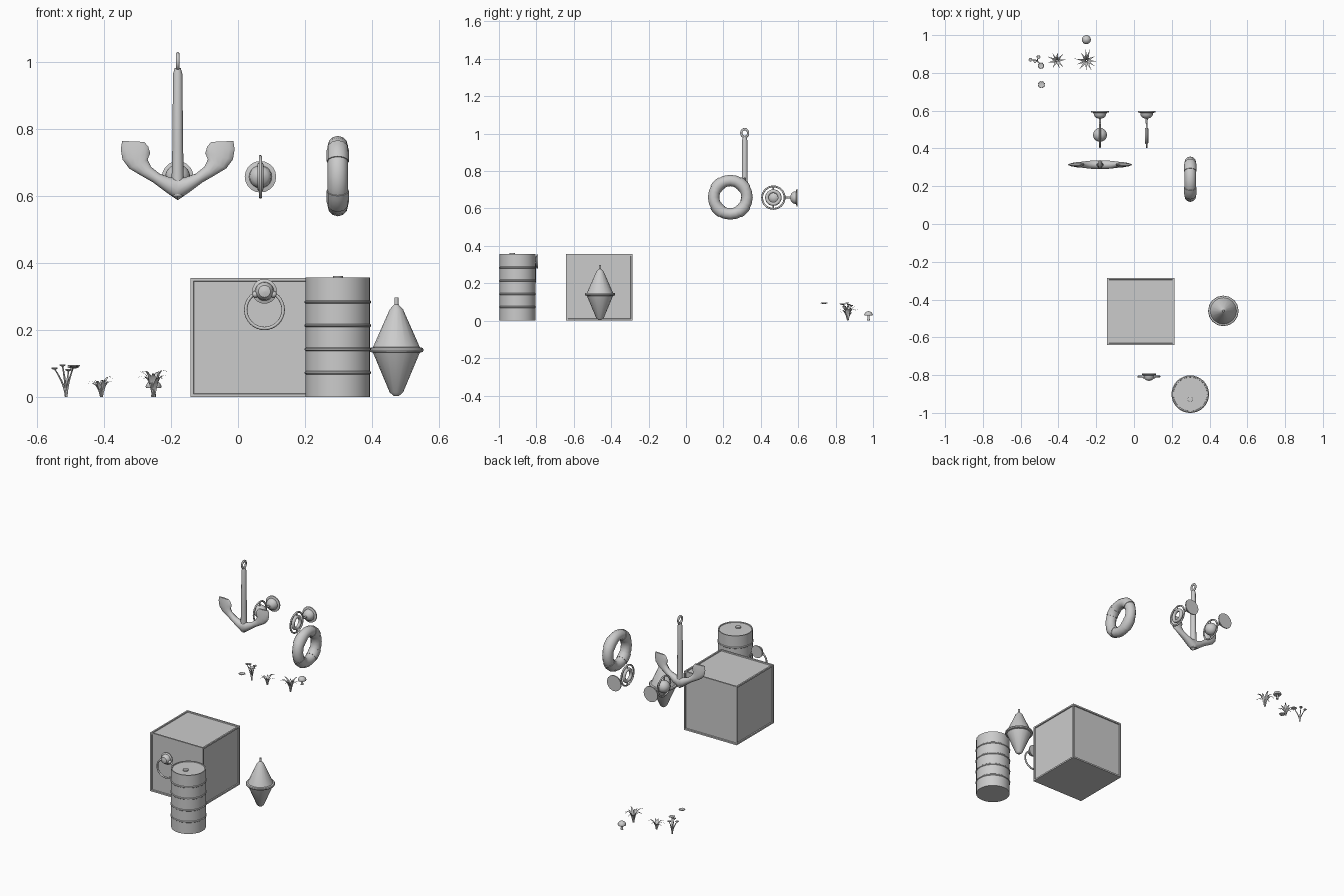
import bpy, bmesh, random
from math import sin, cos, pi, radians
from mathutils import Vector, Matrix

if "Cube" in bpy.data.objects:
    bpy.data.objects.remove(bpy.data.objects["Cube"])

random.seed(4)


def finish(name, bm, angle=35, solid=True):
    if solid:
        bmesh.ops.recalc_face_normals(bm, faces=bm.faces)
    me = bpy.data.meshes.new(name)
    bm.to_mesh(me)
    bm.free()
    ob = bpy.data.objects.new(name, me)
    bpy.context.collection.objects.link(ob)
    smooth(ob, angle)
    return ob


def smooth(ob, angle):
    if angle:
        bpy.ops.object.select_all(action='DESELECT')
        ob.select_set(True)
        bpy.context.view_layer.objects.active = ob
        bpy.ops.object.shade_smooth_by_angle(angle=radians(angle))


def skin(name, rings, angle=35):
    """Join successive rings of points and cap both ends."""
    bm = bmesh.new()
    vs = [[bm.verts.new(p) for p in r] for r in rings]
    n = len(vs[0])
    for a, b in zip(vs, vs[1:]):
        for i in range(n):
            bm.faces.new((a[i], a[(i + 1) % n], b[(i + 1) % n], b[i]))
    bm.faces.new(vs[0])
    bm.faces.new(vs[-1])
    return finish(name, bm, angle)


def lathe(name, profile, loc, n=24, axis='Z', angle=35):
    """Turn (radius, height) pairs; axis 'Y' makes height run towards -y."""
    m = Matrix.Rotation(pi / 2, 4, 'X') if axis == 'Y' else Matrix()
    return skin(name, [[Vector(loc) + m @ Vector((r * cos(2 * pi * i / n), r * sin(2 * pi * i / n), h))
                        for i in range(n)] for r, h in profile], angle)


def torus(name, loc, major, minor, rot, seg=32, sides=10):
    bpy.ops.mesh.primitive_torus_add(location=loc, rotation=rot, major_radius=major,
                                     minor_radius=minor, major_segments=seg, minor_segments=sides)
    ob = bpy.context.object
    ob.name = name
    smooth(ob, 50)
    return ob


def ball(name, loc, r):
    bpy.ops.mesh.primitive_uv_sphere_add(segments=20, ring_count=12, radius=r, location=loc)
    bpy.context.object.name = name
    smooth(bpy.context.object, 50)


SIDE, FRONT = (0, pi / 2, 0), (pi / 2, 0, 0)

# Crate with recessed panels on all but the bottom
bm = bmesh.new()
bmesh.ops.create_cube(bm, size=0.356, matrix=Matrix.Translation((0.036, -0.463, 0.178)))
panels = [f for f in bm.faces if f.normal.z > -0.5]
bmesh.ops.inset_individual(bm, faces=panels, thickness=0.013)
bmesh.ops.inset_individual(bm, faces=panels, thickness=0.002, depth=-0.006)
finish("crate", bm, 0)

# Drum with four ribs and a filler cap
prof = [(0.096, 0)]
for z in (0.073, 0.143, 0.214, 0.284):
    prof += [(0.096, z - 0.005), (0.0995, z - 0.002), (0.0995, z + 0.002), (0.096, z + 0.005)]
prof += [(0.096, 0.357), (0.090, 0.357), (0.089, 0.353), (0.001, 0.353)]
lathe("drum", prof, (0.298, -0.901, 0), 32)
lathe("drum_cap", [(0.015, 0.35), (0.015, 0.361), (0.001, 0.362)], (0.298, -0.928, 0), 14)

# Mooring ring with its wall mount
lathe("ring_mount", [(0.037, 0), (0.037, 0.006), (0.028, 0.010), (0.026, 0.024), (0.018, 0.034), (0.002, 0.038)],
      (0.079, -0.792, 0.316), 20, 'Y')
torus("mooring_ring", (0.079, -0.808, 0.261), 0.056, 0.005, FRONT)
for s in (-1, 1):
    ball("ring_lug", (0.079 + s * 0.027, -0.808, 0.307), 0.010)

# Double-cone marker buoy
lathe("buoy", [(0.008, 0.004), (0.02, 0.014), (0.07, 0.133), (0.079, 0.135), (0.081, 0.141), (0.079, 0.147),
               (0.07, 0.149), (0.02, 0.262), (0.006, 0.277), (0.006, 0.297)], (0.473, -0.46, 0), 16, angle=30)

# Anchor: shank, two swept arms ending in flukes, eye on top
ax, ay = -0.18, 0.314
lathe("anchor_shank", [(0.019, 0.60), (0.018, 0.66), (0.016, 0.75), (0.014, 0.965), (0.009, 0.983)],
      (ax, ay, 0), 12)
arm = [((0, .588), (0, .66), .022), ((.035, .612), (.02, .655), .024), ((.075, .642), (.055, .668), .020),
       ((.11, .662), (.08, .688), .016), ((.145, .683), (.09, .71), .014), ((.165, .71), (.082, .728), .012),
       ((.17, .74), (.088, .748), .009), ((.166, .765), (.10, .762), .005)]
for s, side in ((-1, "left"), (1, "right")):
    rings = []
    for lo, up, d in arm:
        lo, up = Vector(lo), Vector(up)
        mid, half = (lo + up) / 2, (up - lo) / 2
        rings.append([(ax + s * (mid.x + half.x * cos(t)), ay + d * sin(t), mid.y + half.y * cos(t))
                      for t in (2 * pi * i / 14 for i in range(14))])
    skin("anchor_arm_" + side, rings, 50)
eye = torus("anchor_eye", (ax, ay, 1.003), 0.0185, 0.0058, SIDE, 16, 8)
eye.scale = (1.15, 1, 1)

# Two wall hooks, each carrying a ring; one holds a ball float, one a small buoy ring
for x in (-0.18, 0.067):
    lathe("hook_mount", [(0.047, 0), (0.047, 0.006), (0.034, 0.009), (0.032, 0.022), (0.022, 0.034),
                         (0.006, 0.040), (0.005, 0.066)], (x, 0.597, 0.658), 20, 'Y')
    torus("hook_ring", (x, 0.467, 0.658), 0.060, 0.005, SIDE)
    for z in (0.613, 0.703):
        lathe("ring_link", [(0.004, -0.014), (0.004, 0.014)], (x, 0.467, z), 8)
ball("ball_float", (-0.18, 0.472, 0.658), 0.037)
torus("small_buoy_ring", (0.067, 0.467, 0.658), 0.034, 0.010, SIDE, 24)

# Life ring with four wrapped bands
torus("life_ring", (0.298, 0.237, 0.66), 0.0895, 0.0305, SIDE, 20, 12)
for k in range(4):
    rings = []
    for j in range(-2, 3):
        a = pi / 4 + k * pi / 2 + j * radians(8)
        rings.append([(0.298 + 0.033 * sin(t), 0.237 + (0.0895 + 0.033 * cos(t)) * cos(a),
                       0.66 + (0.0895 + 0.033 * cos(t)) * sin(a)) for t in (2 * pi * i / 12 for i in range(12))])
    skin("life_ring_band", rings, 40)


# Leafy plants: arching, tapering blades
def plant(name, x, y, reach, height, count, width):
    bm = bmesh.new()
    for k in range(count):
        a = 2 * pi * k / count + random.uniform(-0.15, 0.15)
        r, h = reach * random.uniform(0.75, 1.05), height * random.uniform(0.65, 1)
        out, across = Vector((cos(a), sin(a), 0)), Vector((-sin(a), cos(a), 0))
        rows = []
        for i in range(7):
            t = i / 6
            p = Vector((x, y, 0)) + out * (0.003 + r * t ** 1.7) + Vector((0, 0, h * sin(t * 2.0)))
            w = across * width * (0.35 + sin(pi * t) * 0.75) * (1 - t * 0.9)
            rows.append((bm.verts.new(p - w), bm.verts.new(p + w)))
        for b, c in zip(rows, rows[1:]):
            bm.faces.new((b[0], b[1], c[1], c[0]))
    finish(name, bm, 60, False)


plant("large_plant", -0.252, 0.865, 0.062, 0.083, 11, 0.010)
plant("small_plant", -0.408, 0.865, 0.050, 0.064, 9, 0.009)


# Flowers on curved stems, and one loose flower head
def flower_head(x, y, z, r):
    n = 16
    skin("flower_head", [[(x + q * r * f * cos(2 * pi * i / n), y + q * r * f * sin(2 * pi * i / n), z + h)
                          for i in range(n) for f in [1 if i % 2 else 0.75]]
                         for q, h in ((0.3, -0.003), (1, 0.001), (0.9, 0.004), (0.2, 0.002))])


root = Vector((-0.513, 0.865, 0))
for hx, hy, hz, r in ((-0.548, 0.870, 0.085, 0.011), (-0.524, 0.862, 0.094, 0.010),
                      (-0.506, 0.884, 0.080, 0.011), (-0.492, 0.838, 0.088, 0.019)):
    tip = Vector((hx, hy, hz))
    rings = []
    for i in range(6):
        t = i / 5
        p = root.lerp(tip, t ** 1.6)
        p.z = hz * t
        w = 0.004 - 0.002 * t
        rings.append([p + Vector((w * cos(k * pi / 3), w * sin(k * pi / 3), 0)) for k in range(6)])
    skin("flower_stem", rings, 60)
    flower_head(hx, hy, hz, r)
flower_head(-0.490, 0.738, 0.092, 0.021)

# Mushroom
lathe("mushroom", [(0.008, 0), (0.006, 0.012), (0.006, 0.028), (0.022, 0.027), (0.024, 0.032), (0.019, 0.042),
                   (0.010, 0.049), (0.001, 0.051)], (-0.252, 0.976, 0), 14, angle=50)
